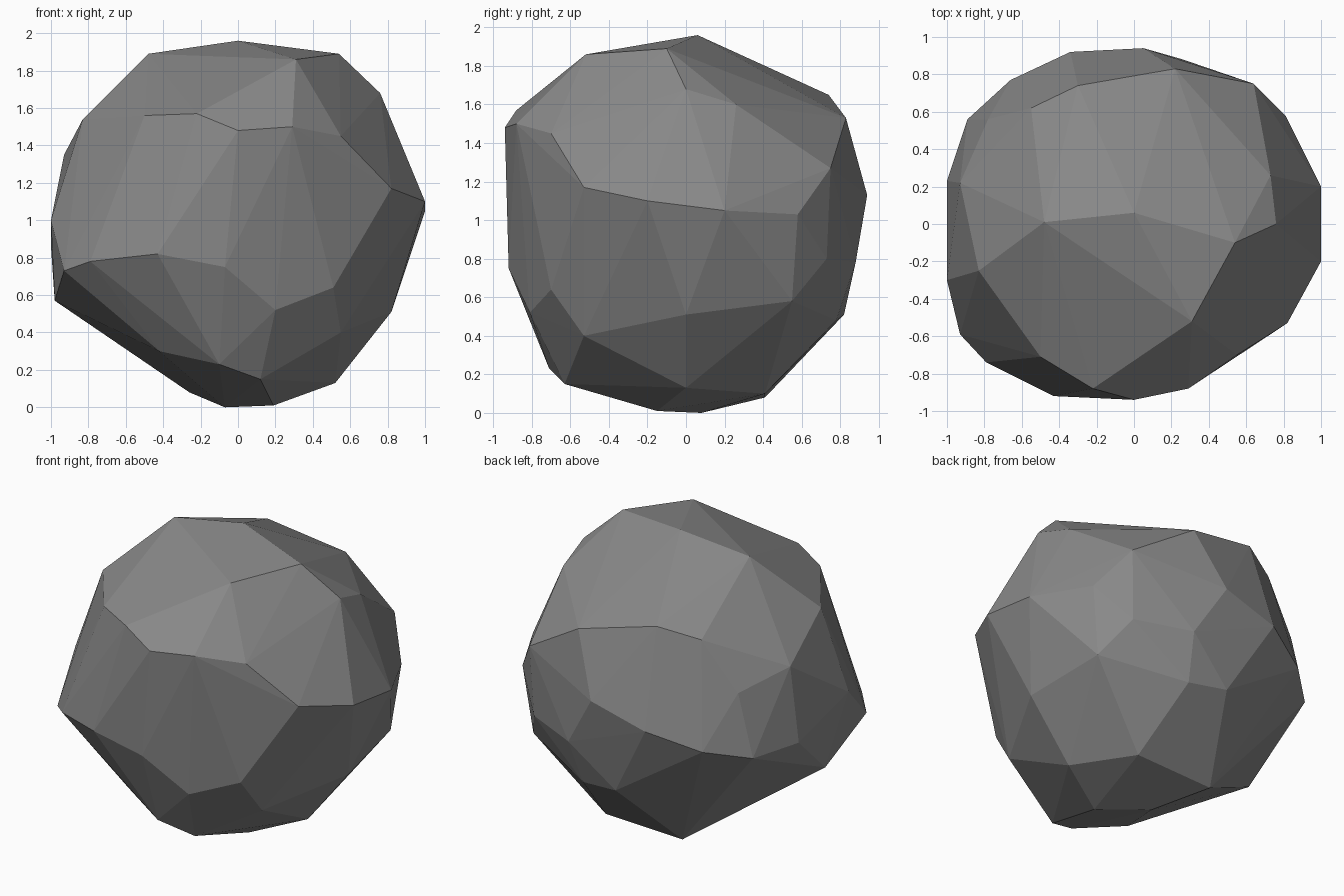
import bpy
import bmesh
from mathutils import Vector

# Remove the default cube only
default_cube = bpy.data.objects.get("Cube")
if default_cube:
    bpy.data.objects.remove(default_cube, do_unlink=True)


def make_material(name, grey):
    """One flat colour for the viewport and for renders."""
    material = bpy.data.materials.new(name)
    material.use_nodes = True
    colour = (grey, grey, grey, 1)
    material.diffuse_color = colour
    shader = material.node_tree.nodes["Principled BSDF"]
    shader.inputs["Base Color"].default_value = colour
    shader.inputs["Roughness"].default_value = 0.9
    return material


def hull_object(name, bands, unit, material):
    """Stretch a tight faceted skin over bands of chipped corners."""
    bm = bmesh.new()
    for band in bands:
        for corner in band:
            bm.verts.new(Vector(corner) * unit)
    bmesh.ops.convex_hull(bm, input=bm.verts[:])
    loose = [vert for vert in bm.verts if not vert.link_faces]
    bmesh.ops.delete(bm, geom=loose, context="VERTS")
    bmesh.ops.recalc_face_normals(bm, faces=bm.faces[:])
    for face in bm.faces:
        face.smooth = False

    mesh = bpy.data.meshes.new(name)
    bm.to_mesh(mesh)
    bm.free()
    mesh.materials.append(material)
    obj = bpy.data.objects.new(name, mesh)
    bpy.context.scene.collection.objects.link(obj)
    return obj


# Uneven cross-sections of the boulder, in hundredths of a unit
# Crown: the sloping top
crown = [
    (0, 6, 196), (54, -10, 189), (31, -52, 186), (-48, 1, 189),
    (-30, 74, 165), (76, 0, 168), (73, 26, 160), (-55, 62, 158),
]

# Shoulder: the ridge under the crown
shoulder = [
    (55, -70, 145), (29, -88, 150), (0, -94, 148), (-22, -88, 157),
    (-50, -71, 156), (-83, -25, 154), (-93, 22, 135), (-78, 56, 126),
    (22, 83, 153), (64, 75, 127),
]

# Belt: the widest section, dipping at the back right
belt = [
    (100, -20, 110), (100, 20, 105), (82, -53, 117), (81, 58, 103),
    (5, 94, 113), (-34, 92, 102), (-66, 77, 91), (-89, 56, 85),
    (-100, 23, 86), (-100, -30, 100),
]

# Undercut: where the sides turn inward
undercut = [
    (-98, -8, 57), (-93, -59, 73), (-79, -74, 78), (-43, -92, 82),
    (-7, -92, 75), (20, -81, 52), (51, -70, 64), (82, 0, 51),
    (75, 55, 58), (62, 73, 80), (26, 88, 78), (22, 78, 48), (-5, 82, 51),
]

# Foot: the small resting area
foot = [
    (52, 0, 13), (19, -15, 1), (-7, 8, 0), (-26, 41, 8), (31, 41, 10),
    (12, -63, 15), (-10, -71, 23), (-42, -56, 30), (55, -53, 40),
]

stone_grey = make_material("stone grey", 0.25)
hull_object("boulder", [crown, shoulder, belt, undercut, foot], 0.01, stone_grey)
